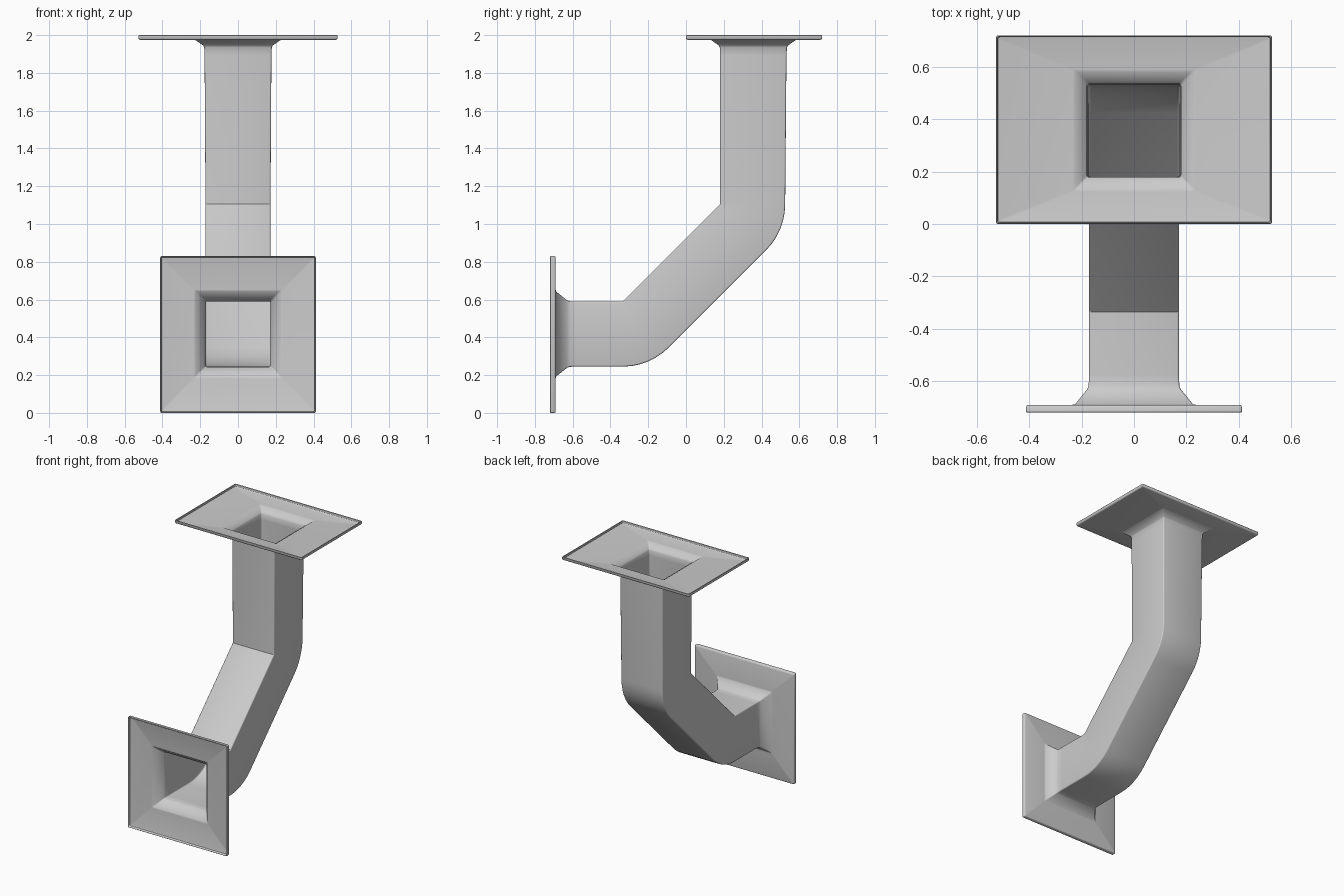
import bpy, bmesh
from math import sin, cos, radians, pi
from mathutils import Vector

if "Cube" in bpy.data.objects:
    bpy.data.objects.remove(bpy.data.objects["Cube"])


def ring(y, z, deg, hx, h, r):
    """Rounded rectangle hanging from the middle of its inner edge (y, z)."""
    a = radians(deg)
    d = Vector((0, sin(a), -cos(a)))
    pts = []
    corners = [(hx - r, h - r, 0), (-hx + r, h - r, 90),
               (-hx + r, r, 180), (hx - r, r, 270)]
    for cx, cv, start in corners:
        for k in range(4):
            t = radians(start + 30 * k)
            x, v = cx + r * cos(t), cv + r * sin(t)
            pts.append(Vector((x, y, z)) + d * v)
    return pts


def loft(name, rings):
    bm = bmesh.new()
    rows = [[bm.verts.new(p) for p in ring(*r)] for r in rings]
    n = len(rows[0])
    for a, b in zip(rows, rows[1:]):
        for i in range(n):
            j = (i + 1) % n
            bm.faces.new((a[i], b[i], b[j], a[j]))
    me = bpy.data.meshes.new(name)
    bm.to_mesh(me)
    bm.free()
    ob = bpy.data.objects.new(name, me)
    bpy.context.collection.objects.link(ob)
    bpy.ops.object.select_all(action='DESELECT')
    ob.select_set(True)
    bpy.context.view_layer.objects.active = ob
    bpy.ops.object.shade_smooth_by_angle(angle=radians(40))
    return ob


H = 0.345      # duct depth
W = 0.172      # duct half width
R = 0.008      # edge rounding


def front(y, grow):
    return (y, 0.59 + grow, 0, W + grow, H + 2 * grow, R)


def front_plate(y, inset):
    return (y, 0.83 - inset, 0, 0.412 - inset, 0.83 - 2 * inset, R)


# Front flange: raised lip, plate, flared mouth and short collar
loft("front_flange", [
    front_plate(-0.700, 0.007), front_plate(-0.716, 0.006), front_plate(-0.72, 0.003),
    front_plate(-0.717, 0), front_plate(-0.697, 0), front_plate(-0.692, 0.003),
    front_plate(-0.69, 0.009), front(-0.69, 0.063), front(-0.688, 0.053),
    front(-0.630, 0.006), front(-0.615, 0.001), front(-0.58, 0)])

# Duct: straight, 45 degree bend, slope, 45 degree bend, straight
bend = [7.5 * k for k in range(7)]
loft("duct", [front(-0.58, 0)]
     + [(-0.335, 0.59, a, W, H, R) for a in bend]
     + [(0.18, 1.105, 45 + a, W, H, R) for a in bend]
     + [(0.18, 1.90, 90, 0.177, 0.352, R)])


def top(z, grow):
    return (0.18 - grow, z, 90, 0.178 + grow, 0.354 + 2 * grow, R)


def top_plate(z, inset):
    return (inset, z, 90, 0.527 - inset, 0.72 - 2 * inset, R)


# Top flange: collar, flared mouth, plate and raised lip
loft("top_flange", [
    (0.18, 1.90, 90, 0.177, 0.352, R), top(1.935, 0.001), top(1.945, 0.006),
    top(1.973, 0.046), top(1.975, 0.056),
    top_plate(1.975, 0.009), top_plate(1.977, 0.003), top_plate(1.981, 0),
    top_plate(1.997, 0), top_plate(2.0, 0.003), top_plate(1.997, 0.006),
    top_plate(1.984, 0.007)])
